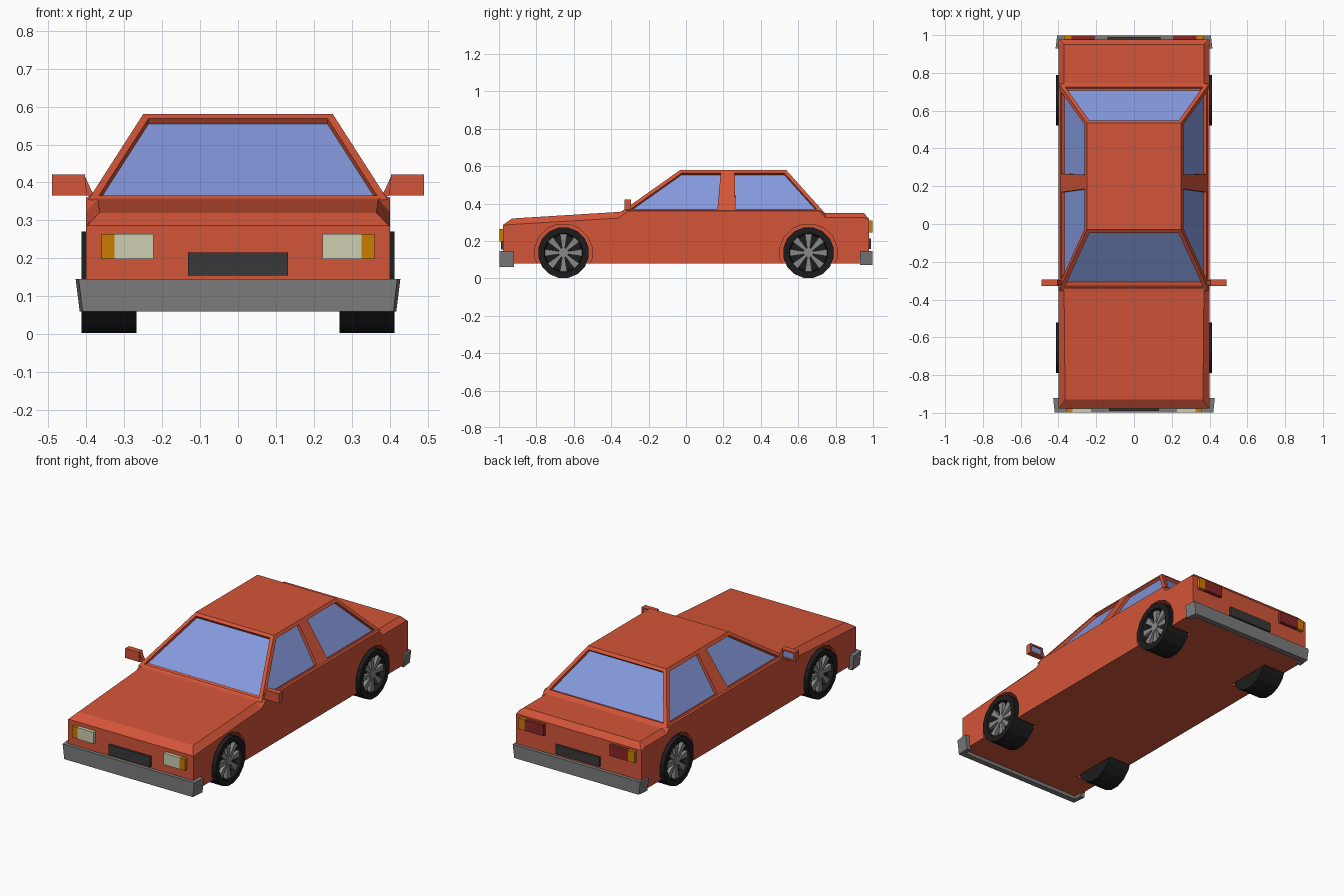
import bpy, bmesh
from math import sin, cos, pi
from mathutils import Matrix

if "Cube" in bpy.data.objects:
    bpy.data.objects.remove(bpy.data.objects["Cube"])


def material(name, r, g, b):
    m = bpy.data.materials.new(name)
    m.diffuse_color = (r, g, b, 1)
    m.use_nodes = True
    m.node_tree.nodes["Principled BSDF"].inputs["Base Color"].default_value = m.diffuse_color
    return m


PAINT = material("paint", 0.65, 0.09, 0.04)
GLASS = material("window_glass", 0.23, 0.32, 0.72)
BLACK = material("rubber", 0.012, 0.012, 0.012)
DARK = material("dark_plate", 0.04, 0.04, 0.04)
GREY = material("grey_trim", 0.2, 0.2, 0.2)
ALLOY = material("wheel_alloy", 0.25, 0.25, 0.25)
WHITE = material("headlight_lens", 0.62, 0.62, 0.45)
AMBER = material("indicator_lens", 0.6, 0.2, 0.0)
RED = material("tail_lens", 0.25, 0.02, 0.02)


def finish(name, bm, *mats):
    bmesh.ops.recalc_face_normals(bm, faces=bm.faces)
    mesh = bpy.data.meshes.new(name)
    bm.to_mesh(mesh)
    bm.free()
    for m in mats:
        mesh.materials.append(m)
    obj = bpy.data.objects.new(name, mesh)
    bpy.context.collection.objects.link(obj)
    return obj


def loft(bm, rings, caps=True):
    """Bridge closed rings of points, capping both ends."""
    rows = [[bm.verts.new(p) for p in ring] for ring in rings]
    n = len(rows[0])
    for a, b in zip(rows, rows[1:]):
        for i in range(n):
            j = (i + 1) % n
            bm.faces.new((a[i], a[j], b[j], b[i]))
    if caps:
        bm.faces.new(rows[0])
        bm.faces.new(rows[-1])


def box(name, x, y, z, mat):
    bm = bmesh.new()
    loft(bm, [[(x[0], v, h), (x[1], v, h), (x[1], w, h), (x[0], w, h)]
              for h in z for v, w in [y]])
    return finish(name, bm, mat)


def circle(x, r, cy, cz, n=16):
    return [(x, cy + r * cos(2 * pi * (i + .5) / n), cz + r * sin(2 * pi * (i + .5) / n))
            for i in range(n)]


def recess(bm, faces, border, depth):
    """Inset a frame, then sink the pane and colour it as glass."""
    bmesh.ops.inset_individual(bm, faces=faces, thickness=border, use_even_offset=True)
    bmesh.ops.inset_individual(bm, faces=faces, thickness=0.0005, depth=-depth,
                               use_even_offset=True)
    for f in faces:
        f.material_index = 1


WHEEL_Y, WHEEL_R = 0.655, 0.137

# Lower body: y, shoulder height, top half width, top height
sections = [(-0.978, .284, .398, .286), (-0.93, .288, .365, .32),
            (-0.36, .322, .37, .355), (-0.31, .36, .39, .363),
            (0.715, .36, .39, .363), (0.745, .325, .37, .35),
            (0.95, .325, .37, .35), (0.978, .316, .398, .318)]
bm = bmesh.new()
loft(bm, [[(-.4, y, .08), (.4, y, .08), (.4, y, s), (w, y, t), (-w, y, t), (-.4, y, s)]
          for y, s, w, t in sections])
body = finish("body", bm, PAINT)

# Wheel wells cut out of the body
bm = bmesh.new()
for side in (-1, 1):
    for y in (-WHEEL_Y, WHEEL_Y):
        loft(bm, [circle(side * x, .155, y, WHEEL_R) for x in (.262, .5)])
cutter = finish("wheel_well_cutter", bm, PAINT)
cutter.hide_render = True
mod = body.modifiers.new("wheel_wells", "BOOLEAN")
mod.object, mod.operation, mod.solver = cutter, "DIFFERENCE", "EXACT"
bpy.context.view_layer.objects.active = body
bpy.ops.object.modifier_apply(modifier=mod.name)
bpy.data.objects.remove(cutter)

# Cabin: side columns run front pillar, both edges of the middle pillar, rear pillar
def cabin_ring(ys, x, z):
    return [(x, y, z) for y in ys] + [(-x, y, z) for y in reversed(ys)]


bm = bmesh.new()
loft(bm, [cabin_ring((-.35, .187, .245, .738), .395, .354),
          cabin_ring((-.03, .207, .24, .535), .25, .58)])
bmesh.ops.recalc_face_normals(bm, faces=bm.faces)
panes = [f for f in bm.faces if len(f.verts) == 4 and f.calc_area() > 0.03]
recess(bm, panes, 0.02, 0.017)
finish("cabin", bm, PAINT, GLASS)

# Wrap-around bumpers
def bumper(name, s, w, back, z0, z1):
    outline = [(-w, back), (-w + .008, .998), (w - .008, .998), (w, back),
               (w - .03, back), (w - .03, .965), (-w + .03, .965), (-w + .03, back)]
    bm = bmesh.new()
    loft(bm, [[(x * k, s * y, z) for x, y in outline] for z, k in ((z0, .975), (z1, 1))])
    finish(name, bm, GREY)


bumper("front_bumper", -1, .428, .92, .06, .145)
bumper("rear_bumper", 1, .415, .93, .07, .145)

# Number plate panels
box("front_plate", (-.132, .132), (-.99, -.97), (.155, .215), DARK)
box("rear_plate", (-.14, .14), (.97, .99), (.158, .213), DARK)

for side, label in ((-1, "left"), (1, "right")):
    # Lamps
    box(label + "_headlight", (side * .223, side * .326), (-.998, -.96), (.198, .264), WHITE)
    box(label + "_front_indicator", (side * .326, side * .36), (-.998, -.96), (.198, .264), AMBER)
    box(label + "_tail_light", (side * .21, side * .33), (.96, .998), (.245, .308), RED)
    box(label + "_rear_indicator", (side * .33, side * .37), (.96, .998), (.245, .308), AMBER)

    # Door mirror with recessed glass facing backwards
    box_mirror = bmesh.new()
    loft(box_mirror, [[(side * x, y, z) for x, z in ((.398, .366), (.49, .366), (.49, .421), (.404, .421))]
                      for y in (-.328, -.293)])
    bmesh.ops.recalc_face_normals(box_mirror, faces=box_mirror.faces)
    recess(box_mirror, [f for f in box_mirror.faces if f.normal.y > .9], .009, .006)
    finish(label + "_mirror", box_mirror, PAINT, GLASS)
    stem = bmesh.new()
    loft(stem, [[(side * x, y, z) for x, z in ((.37, .355), (.4, .366), (.405, .42), (.385, .376))]
                for y in (-.322, -.298)])
    finish(label + "_mirror_stem", stem, PAINT)

    for y, end in ((-WHEEL_Y, "front"), (WHEEL_Y, "rear")):
        # Tyre with a dished outer face
        bm = bmesh.new()
        loft(bm, [circle(side * x, r, y, WHEEL_R) for x, r in
                  ((.268, WHEEL_R), (.413, WHEEL_R), (.413, .104), (.38, .098))])
        finish(f"{end}_{label}_tyre", bm, BLACK)

        # Eight wedge spokes and a hub
        bm = bmesh.new()
        for i in range(8):
            wedge = [(-.007, .02), (.007, .02), (.019, .1), (-.019, .1)]
            before = set(bm.verts)
            loft(bm, [[(side * x, a, b) for a, b in wedge] for x in (.375, .4)])
            new = [v for v in bm.verts if v not in before]
            bmesh.ops.rotate(bm, verts=new, cent=(0, 0, 0), matrix=Matrix.Rotation(i * pi / 4, 3, 'X'))
        bmesh.ops.translate(bm, verts=bm.verts, vec=(0, y, WHEEL_R))
        loft(bm, [circle(side * x, .026, y, WHEEL_R, 8) for x in (.375, .404)])
        finish(f"{end}_{label}_wheel_spokes", bm, ALLOY)
